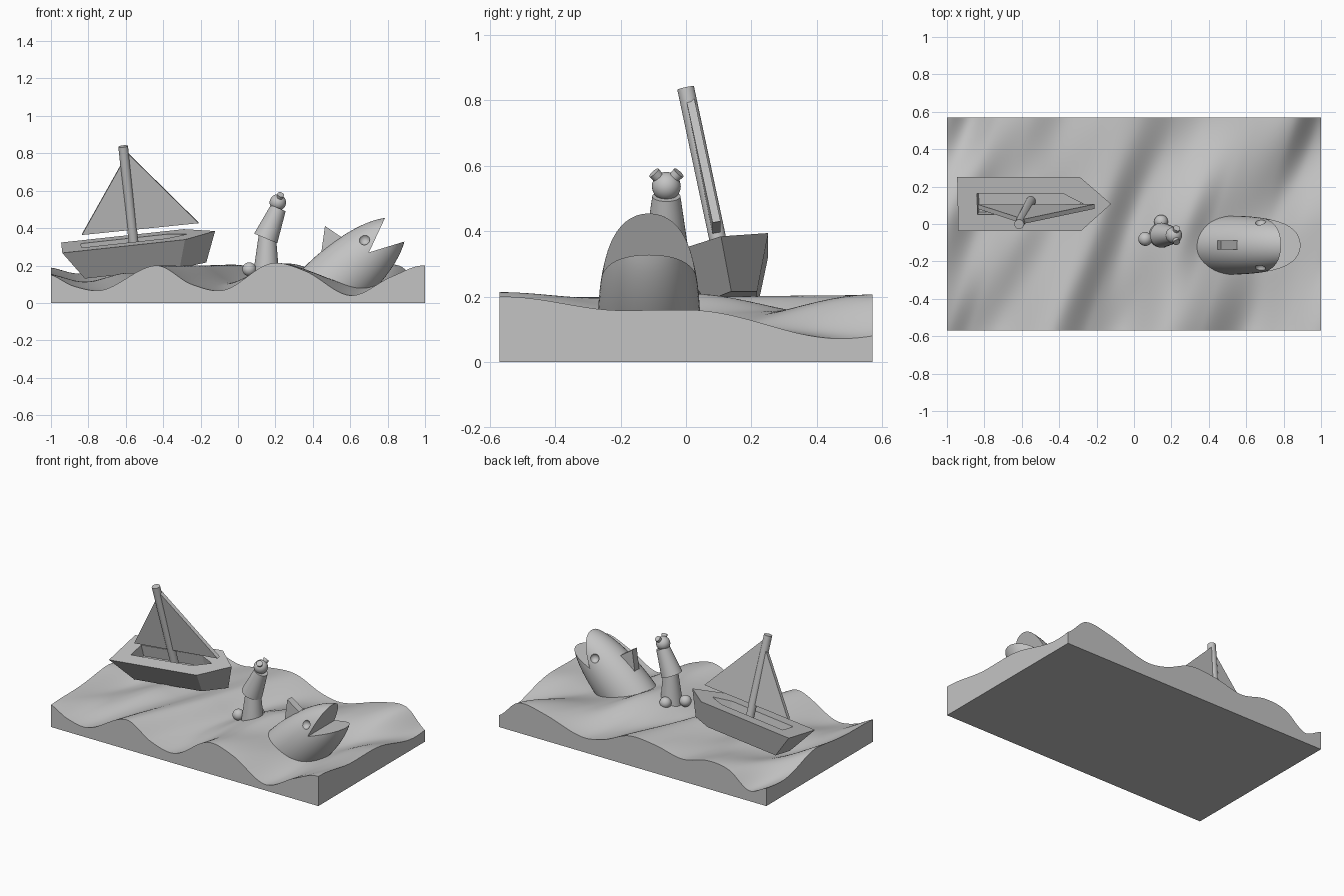
import bpy, bmesh, math
from mathutils import Vector, Matrix, Euler

cube = bpy.data.objects.get("Cube")
if cube:
    bpy.data.objects.remove(cube, do_unlink=True)

grey = bpy.data.materials.new("plain grey")
grey.use_nodes = True
grey.diffuse_color = (0.55, 0.55, 0.55, 1)
grey.node_tree.nodes["Principled BSDF"].inputs["Base Color"].default_value = grey.diffuse_color


def finish(name, bm, matrix=None, smooth=None):
    """Turn a bmesh into a named object, optionally smooth shaded."""
    bmesh.ops.recalc_face_normals(bm, faces=bm.faces)
    if matrix:
        bm.transform(matrix)
    mesh = bpy.data.meshes.new(name)
    bm.to_mesh(mesh)
    bm.free()
    mesh.materials.append(grey)
    ob = bpy.data.objects.new(name, mesh)
    bpy.context.collection.objects.link(ob)
    if smooth:
        shade(ob, smooth)
    return ob


def activate(ob):
    bpy.ops.object.select_all(action='DESELECT')
    ob.select_set(True)
    bpy.context.view_layer.objects.active = ob


def shade(ob, degrees):
    activate(ob)
    bpy.ops.object.shade_smooth_by_angle(angle=math.radians(degrees))


def loft(name, first, second, matrix=None):
    """Solid between two matching outlines."""
    bm = bmesh.new()
    a, b = ([bm.verts.new(p) for p in ring] for ring in (first, second))
    bm.faces.new(a)
    bm.faces.new(b)
    for i in range(len(a)):
        j = (i + 1) % len(a)
        bm.faces.new((a[i], a[j], b[j], b[i]))
    return finish(name, bm, matrix)


def slab(name, outline, y, half, matrix=None):
    """Upright plate drawn in the x-z plane."""
    return loft(name, [(x, y - half, z) for x, z in outline],
                [(x, y + half, z) for x, z in outline], matrix)


def cone(name, start, end, r1, r2, matrix=None):
    start, end = Vector(start), Vector(end)
    axis = end - start
    place = Matrix.Translation((start + end) / 2) @ axis.to_track_quat('Z', 'Y').to_matrix().to_4x4()
    bm = bmesh.new()
    bmesh.ops.create_cone(bm, cap_ends=True, segments=32, radius1=r1, radius2=r2, depth=axis.length)
    return finish(name, bm, (matrix or Matrix()) @ place, 40)


def ball(name, centre, radius):
    bm = bmesh.new()
    bmesh.ops.create_uvsphere(bm, u_segments=32, v_segments=16, radius=radius)
    return finish(name, bm, Matrix.Translation(centre), 60)


def carve(ob, cutter):
    mod = ob.modifiers.new("cut", 'BOOLEAN')
    mod.operation, mod.object, mod.solver = 'DIFFERENCE', cutter, 'EXACT'
    activate(ob)
    bpy.ops.object.modifier_apply(modifier=mod.name)
    bpy.data.objects.remove(cutter, do_unlink=True)


# Sea: three wave profiles blended across the block, crests running diagonally
FRONT = [(-1.6, .08), (-1.25, .2), (-1, .15), (-.88, .09), (-.72, .07), (-.44, .2), (-.25, .1),
         (-.07, .07), (.17, .21), (.36, .17), (.6, .04), (.82, .14), (1, .2), (1.4, .1)]
MIDDLE = [(-1.5, .15), (-1.25, .1), (-1.02, .19), (-.82, .1), (-.6, .16), (-.42, .14), (-.2, .2),
          (-.02, .11), (.13, .17), (.28, .21), (.42, .15), (.72, .09), (.9, .15), (1.03, .16),
          (1.1, .15), (1.4, .15)]
BACK = [(-1.4, .2), (-1, .12), (-.87, .07), (-.72, .17), (-.56, .19), (-.37, .15), (-.17, .19),
        (.03, .2), (.23, .12), (.39, .1), (.67, .18), (.86, .2), (1, .08), (1.15, .06), (1.4, .16)]


def wave(points, x):
    """Smooth curve through the profile points."""
    i = 1
    while i < len(points) - 3 and x > points[i + 1][0]:
        i += 1
    (xa, za), (xb, zb), (xc, zc), (xd, zd) = points[i - 1:i + 3]
    w = xc - xb
    t = min(max((x - xb) / w, 0), 1)
    m0, m1 = w * (zc - za) / (xc - xa), w * (zd - zb) / (xd - xb)
    return (zb + m0 * t + (3 * (zc - zb) - 2 * m0 - m1) * t ** 2
            + (m0 + m1 - 2 * (zc - zb)) * t ** 3)


DEPTH, SHIFT = .57, .19
bm = bmesh.new()
bmesh.ops.create_grid(bm, x_segments=120, y_segments=64, size=1)
for v in bm.verts:
    x, side = v.co.x - SHIFT * v.co.y, math.copysign(1, v.co.y)
    t = abs(v.co.y)
    t = t * t * (3 - 2 * t)
    edge = wave(BACK if side > 0 else FRONT, x + side * SHIFT)
    v.co.z = (1 - t) * wave(MIDDLE, x) + t * edge
    v.co.y *= DEPTH
rim = [e for e in bm.edges if e.is_boundary]
skirt = bmesh.ops.extrude_edge_only(bm, edges=rim)["geom"]
for v in skirt:
    if isinstance(v, bmesh.types.BMVert):
        v.co.z = 0
bmesh.ops.contextual_create(bm, geom=[e for e in skirt if isinstance(e, bmesh.types.BMEdge) and e.is_boundary])
finish("sea", bm, smooth=40)

# Sailing boat, rolled and pitched by the waves
boat = Matrix.Translation((-.53, .107, .34)) @ Euler(
    (math.radians(11), math.radians(-6.2), 0)).to_matrix().to_4x4()


def plan(stern, shoulder, bow, half, z):
    """Pointed boat outline seen from above."""
    return [(stern, -half, z), (shoulder, -half, z), (bow, 0, z), (shoulder, half, z), (stern, half, z)]


hull = loft("hull", plan(-.31, .2, .345, .08, -.165), plan(-.415, .245, .41, .147, 0), boat)
carve(hull, loft("cockpit_cutter", plan(-.31, .15, .26, .058, -.08),
                 plan(-.31, .15, .26, .058, .05), boat))
cone("mast", (-.03, 0, -.1), (-.03, -.01, .515), .026, .026, boat)
slab("sail", [(-.3, .06), (.327, .055), (-.01, .475)], -.003, .0125, boat)

# Bather: skirt, torso, head, two buns and two floating balls
MID = -.06
cone("lower_body", (.148, MID, .08), (.157, MID, .37), .078, .045)
cone("upper_body", (.148, MID, .345), (.215, MID, .507), .067, .043)
head = Vector((.213, MID, .537))
ball("head", head, .044)
for side, label in ((-1, "right"), (1, "left")):
    cone(label + "_bun", head, head + Vector((.016, side * .038, .042)), .014, .019)
ball("front_ball", (.06, -.08, .18), .037)
ball("back_ball", (.145, .012, .18), .037)

# Shark: tilted blunt ellipsoid with a wedge mouth and hollow eyes
SHARK_Y = -.113
bm = bmesh.new()
bmesh.ops.create_uvsphere(bm, u_segments=48, v_segments=32, radius=1)
for v in bm.verts:
    v.co.y *= max(1 - v.co.z ** 2, .01) ** -.15
bm.transform(Matrix.Translation((.521, SHARK_Y, .109))
             @ Matrix.Rotation(math.radians(48), 4, 'Y')
             @ Matrix.Diagonal((.175, .157, .48, 1)))
cut = bmesh.ops.bisect_plane(bm, geom=bm.verts[:] + bm.edges[:] + bm.faces[:],
                             plane_co=(0, 0, .02), plane_no=(0, 0, 1), clear_inner=True)
bmesh.ops.contextual_create(bm, geom=[e for e in cut["geom_cut"] if isinstance(e, bmesh.types.BMEdge)])
shark = finish("shark_body", bm)
corner = Vector((.70, .27))
jaws = [corner + .5 * Vector((math.cos(a), math.sin(a))) for a in map(math.radians, (17, 65))]
carve(shark, slab("mouth_cutter", [corner] + jaws, SHARK_Y, .3))
for side in (-1, 1):
    carve(shark, ball("eye_cutter", (.675, SHARK_Y + side * .13, .34), .03))
shade(shark, 30)
slab("dorsal_fin", [(.465, .412), (.555, .35), (.54, .28), (.44, .23)], SHARK_Y, .024)
